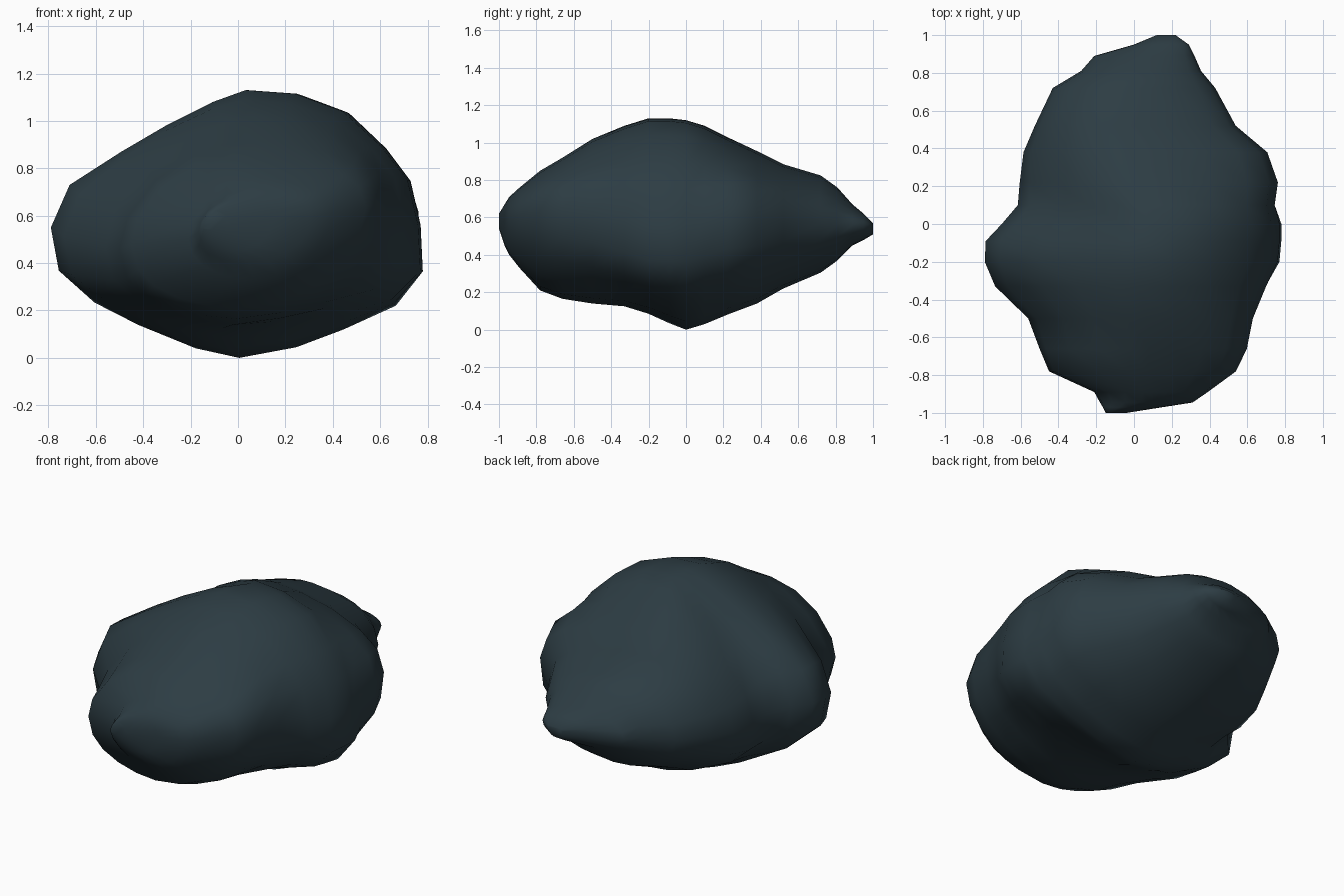
import bpy, bmesh, math

if "Cube" in bpy.data.objects:
    bpy.data.objects.remove(bpy.data.objects["Cube"])

# Stone colour
stone = bpy.data.materials.new("dark slate")
stone.diffuse_color = (0.026, 0.046, 0.057, 1)
stone.use_nodes = True
stone.node_tree.nodes["Principled BSDF"].inputs["Base Color"].default_value = stone.diffuse_color

MID = .56
# Widest cross-section of the boulder (x, z)
outline = [(0, 0), (.25, .045), (.45, .12), (.67, .22), (.785, .365), (.775, .56),
           (.73, .75), (.62, .89), (.455, 1.04), (.25, 1.115), (.04, 1.13),
           (-.1, 1.08), (-.3, .98), (-.49, .87), (-.71, .73), (-.79, .55),
           (-.755, .36), (-.6, .22), (-.4, .115), (-.2, .04)]
unit = [(x / .79, (z - MID) / (.57 if z > MID else .56)) for x, z in outline]

# Stations from front to back: y, left, right, bottom, top
stations = [(-1.0, -.15, -.04, .54, .62), (-.97, -.165, .15, .45, .67),
            (-.945, -.18, .31, .40, .71), (-.89, -.21, .39, .33, .76),
            (-.78, -.45, .54, .21, .85), (-.66, -.50, .60, .165, .92),
            (-.50, -.56, .635, .14, 1.02), (-.33, -.735, .71, .125, 1.09),
            (-.20, -.79, .775, .085, 1.13), (-.09, -.785, .785, .035, 1.13),
            (0, -.70, .785, .0, 1.12), (.10, -.615, .755, .03, 1.09),
            (.22, -.605, .77, .08, 1.03), (.38, -.585, .71, .14, .955),
            (.52, -.525, .54, .22, .885), (.72, -.43, .43, .305, .825),
            (.81, -.28, .355, .37, .76), (.89, -.21, .32, .45, .67),
            (.95, 0, .29, .48, .62), (1.0, .12, .22, .51, .57)]


def ramp(v, lo, hi):
    return min(1, max(0, (v - lo) / (hi - lo)))


def section(y, left, right, bottom, top):
    """Rock section, rounder near the ends, with leaning crest and keel."""
    blend = ramp(abs(y + .1), .1, .7)
    half, centre = (right - left) / 2, (right + left) / 2
    front, back = ramp(-y, .2, .6), ramp(y, 0, .22) * ramp(-y, -.85, -.5)
    keel_shift = -.05 - .10 * front * half        # front underside leans left
    crest_shift = -.20 * back * half              # rear crest leans left
    skew = max(.12 * front, .06 * back) * (top - bottom)  # right bulges sit higher
    pts = []
    for ux, uz in unit:
        r = math.hypot(ux, uz)
        nx = ux * (1 - blend) + ux / r * blend
        nz = uz * (1 - blend) + uz / r * blend
        free = max(0, 1 - nx * nx)
        x = centre + nx * half
        x += free * (crest_shift * max(nz, 0) + keel_shift * max(-nz, 0) * min(1, half))
        floor = bottom * (blend + (1 - blend) * free ** .5)   # full lower flanks
        z = MID + nz * ((top - MID) if nz > 0 else (MID - floor))
        z += skew * nx * max(0, 1 - nz * nz)
        pts.append((x, y, z))
    return pts


# Boulder: rings joined along y, closed at both tips
bm = bmesh.new()
rings = [[bm.verts.new(p) for p in section(*s)] for s in stations]
n = len(unit)
for a, b in zip(rings, rings[1:]):
    for i in range(n):
        j = (i + 1) % n
        bm.faces.new((a[i], a[j], b[j], b[i]))
for ring in (rings[0], rings[-1]):
    bm.faces.new(ring)
bmesh.ops.recalc_face_normals(bm, faces=bm.faces[:])
for f in bm.faces:
    f.smooth = True
mesh = bpy.data.meshes.new("boulder")
bm.to_mesh(mesh)
bm.free()
mesh.materials.append(stone)
bpy.context.collection.objects.link(bpy.data.objects.new("boulder", mesh))
